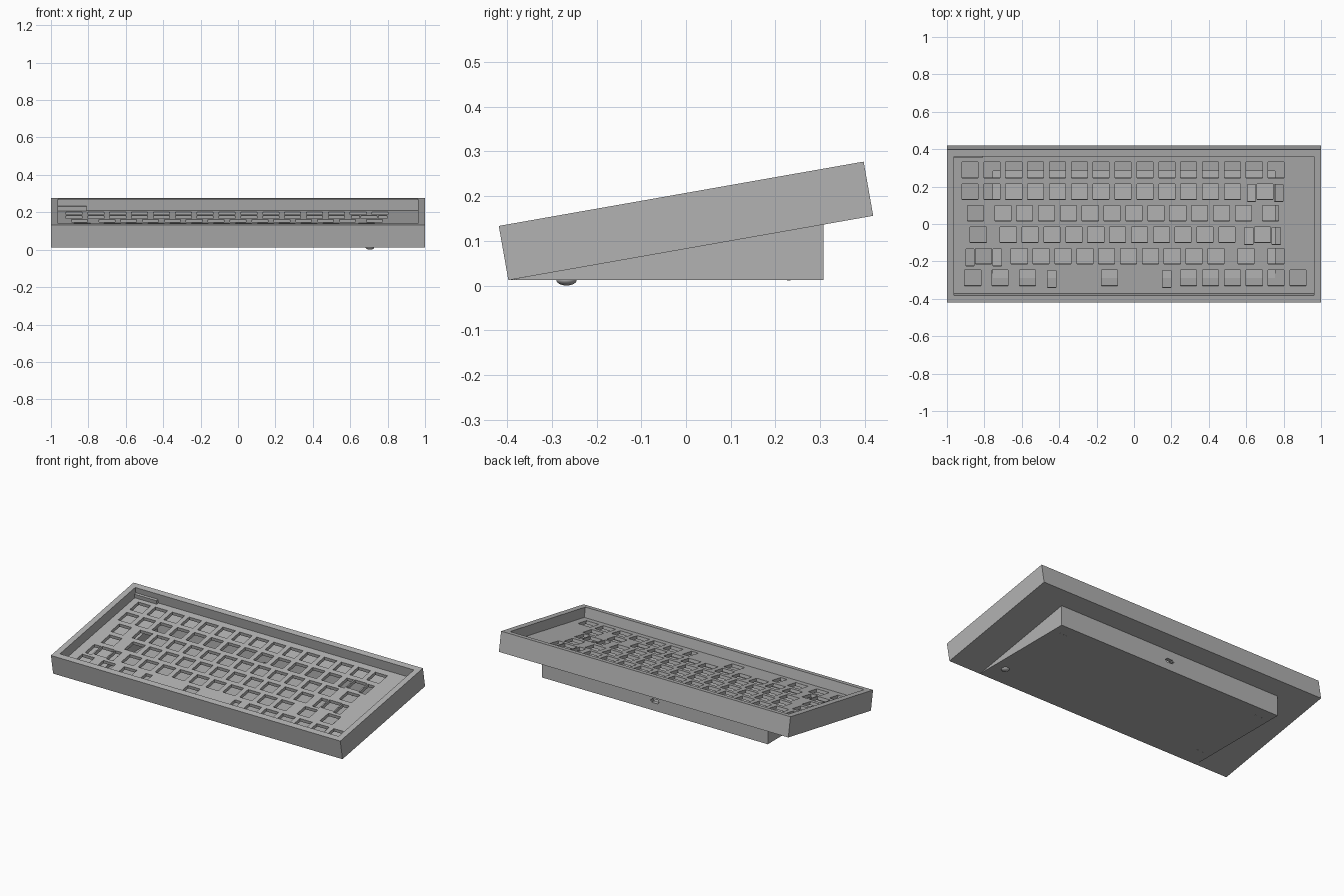
import bpy, bmesh, math
from mathutils import Matrix, Vector

cube = bpy.data.objects.get("Cube")
if cube:
    bpy.data.objects.remove(cube, do_unlink=True)

# One neutral grey for the whole case
grey = bpy.data.materials.new("case_grey")
grey.use_nodes = True
grey.diffuse_color = (0.45, 0.45, 0.45, 1)
grey.node_tree.nodes["Principled BSDF"].inputs["Base Color"].default_value = grey.diffuse_color

# The tray frame leans back about the x axis
TILT = Matrix.Translation((0, 0, 0.1445)) @ Matrix.Rotation(math.radians(10), 4, "X")
LEVEL = Matrix.Identity(4)


def add_box(bm, low, high):
    low, high = Vector(low), Vector(high)
    place = Matrix.Translation((low + high) / 2) @ Matrix.Diagonal((*(high - low), 1))
    bmesh.ops.create_cube(bm, size=1, matrix=place)


def finish(name, bm, frame=LEVEL):
    bmesh.ops.transform(bm, matrix=frame, verts=bm.verts)
    bmesh.ops.recalc_face_normals(bm, faces=bm.faces)
    mesh = bpy.data.meshes.new(name)
    bm.to_mesh(mesh)
    bm.free()
    obj = bpy.data.objects.new(name, mesh)
    bpy.context.scene.collection.objects.link(obj)
    mesh.materials.append(grey)
    return obj


def box(name, low, high, frame=LEVEL):
    bm = bmesh.new()
    add_box(bm, low, high)
    return finish(name, bm, frame)


def prism(name, profile, half_width):
    """Extrude a side profile of (y, z) points across x."""
    bm = bmesh.new()
    face = bm.faces.new([bm.verts.new((-half_width, y, z)) for y, z in profile])
    side = bmesh.ops.extrude_face_region(bm, geom=[face])["geom"]
    verts = [g for g in side if isinstance(g, bmesh.types.BMVert)]
    bmesh.ops.translate(bm, vec=(2 * half_width, 0, 0), verts=verts)
    return finish(name, bm)


def cut(obj, *cutters):
    for cutter in cutters:
        cutter.hide_render = True
        mod = obj.modifiers.new("cut", "BOOLEAN")
        mod.operation, mod.solver, mod.object = "DIFFERENCE", "EXACT", cutter
        mod.use_self = True
    bpy.context.view_layer.update()
    graph = bpy.context.evaluated_depsgraph_get()
    mesh = bpy.data.meshes.new_from_object(obj.evaluated_get(graph))
    obj.modifiers.clear()
    obj.data = mesh


# Tilted tray, open on top, with a window down into the hollow base
IN_X, IN_Y, FLOOR = 0.963, 0.377, -0.049
tray = box("tray", (-1, -0.414, -0.0615), (1, 0.414, 0.0615), TILT)
opening = box("opening_cutter", (-IN_X, -IN_Y, FLOOR), (IN_X, IN_Y, 0.1), TILT)
hollow = prism("hollow_cutter", [(-0.29, 0.04), (0.283, 0.04), (0.283, 0.17), (-0.29, 0.06)], 0.755)
cut(tray, opening, hollow)

# Wedge base with a connector slot in its back wall
base = prism("wedge_base", [(-0.396, 0.012), (0.307, 0.012), (0.307, 0.14)], 0.78)
bm = bmesh.new()
add_box(bm, (-0.03, 0.27, 0.06), (0.03, 0.32, 0.084))
bmesh.ops.bevel(bm, geom=[e for e in bm.edges if abs(e.verts[0].co.y - e.verts[1].co.y) > 0.01],
                offset=0.009, segments=3, affect="EDGES")
slot = finish("slot_cutter", bm)
cut(base, hollow, slot)

# Key rows: (first, count) runs of single keys, in key units from the left
UNIT = 0.1169
ROWS = [
    [(0, 15)],
    [(0, 13), (13.5, 1)],
    [(0.25, 1), (1.5, 12), (13.75, 1)],
    [(0.375, 1), (1.75, 11), (13.375, 1)],
    [(0.625, 1), (2.25, 10), (12.625, 1), (14, 1)],
    [(0.125, 1), (1.375, 1), (2.625, 1), (6.375, 1), (10, 6)],
]
# Wide keys have a slot at each side: (row, centre, spread)
STABILIZERS = [(1, 13.5, 0.627), (3, 13.375, 0.627), (4, 0.625, 0.627), (5, 6.375, 2.63)]


def add_hole(bm, row, column, width, height, drop=0):
    x, y = (column - 7.5) * UNIT, (2.5 - row) * UNIT - drop
    add_box(bm, (x - width / 2, y - height / 2, -0.04), (x + width / 2, y + height / 2, 0.02))


bm = bmesh.new()
for row, runs in enumerate(ROWS):
    for first, count in runs:
        for i in range(count):
            add_hole(bm, row, first + i, 0.086, 0.086)
for row, centre, spread in STABILIZERS:
    for side in (-1, 1):
        add_hole(bm, row, centre + side * spread, 0.045, 0.093, 0.007)
holes = finish("key_hole_cutter", bm, TILT)

# Switch plate set inside the tray
plate = box("switch_plate", (-IN_X - 0.005, -IN_Y - 0.005, -0.02), (IN_X + 0.005, IN_Y + 0.005, 0), TILT)
cut(plate, holes)

# Small ledge in the back corner
box("corner_ledge", (-IN_X - 0.005, 0.362, -0.005), (-0.81, IN_Y + 0.005, 0.025), TILT)

# Domed foot, and small studs where the other feet sit
bm = bmesh.new()
bmesh.ops.create_uvsphere(bm, u_segments=24, v_segments=12, radius=1,
                          matrix=Matrix.Translation((0.705, -0.267, 0.0125)) @ Matrix.Diagonal((0.023, 0.023, 0.0125, 1)))
for face in bm.faces:
    face.smooth = True
finish("foot", bm)
bm = bmesh.new()
for x, y in ((-0.705, -0.267), (0.705, 0.23), (-0.705, 0.23)):
    for step in (-1, 0, 1):
        bmesh.ops.create_cone(bm, cap_ends=True, segments=8, radius1=0.004, radius2=0.004, depth=0.004,
                              matrix=Matrix.Translation((x + step * 0.02, y, 0.013)))
finish("foot_studs", bm)

# Remove the cutting helpers
for cutter in (opening, hollow, slot, holes):
    bpy.data.objects.remove(cutter, do_unlink=True)
